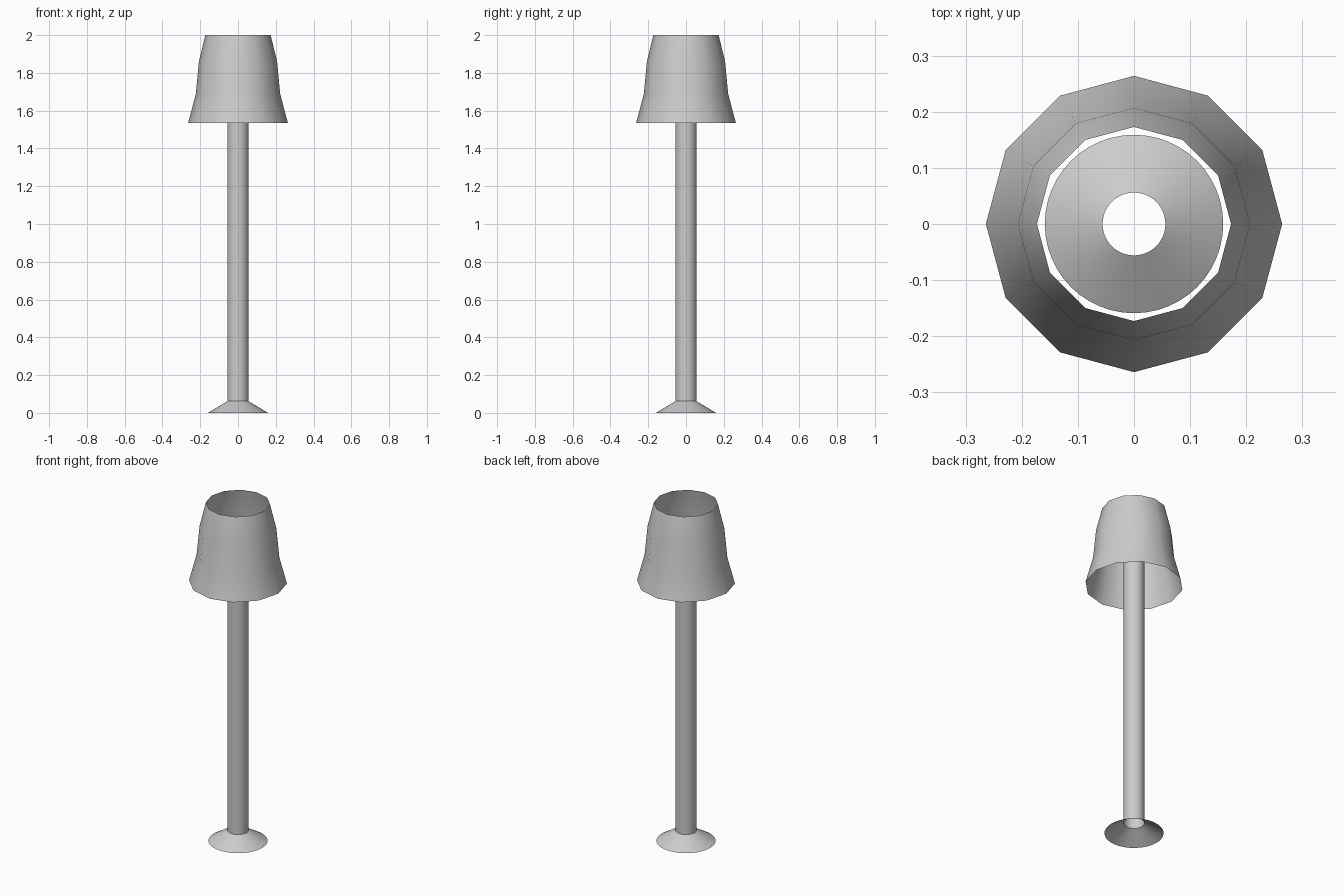
import bpy, bmesh
from math import cos, sin, tau, radians

if "Cube" in bpy.data.objects:
    bpy.data.objects.remove(bpy.data.objects["Cube"])


def lathe(name, profile, sides, smooth_angle):
    """Revolve an open (radius, height) profile into a thin surface."""
    bm = bmesh.new()
    rings = [[bm.verts.new((r * cos(tau * i / sides), r * sin(tau * i / sides), z))
              for i in range(sides)] for r, z in profile]
    for low, high in zip(rings, rings[1:]):
        for i in range(sides):
            j = (i + 1) % sides
            bm.faces.new((low[i], low[j], high[j], high[i]))
    mesh = bpy.data.meshes.new(name)
    bm.to_mesh(mesh)
    bm.free()
    obj = bpy.data.objects.new(name, mesh)
    bpy.context.collection.objects.link(obj)
    bpy.ops.object.select_all(action='DESELECT')
    obj.select_set(True)
    bpy.context.view_layer.objects.active = obj
    bpy.ops.object.shade_smooth_by_angle(angle=radians(smooth_angle))
    return obj


# Hollow flared foot
lathe("base", [(0.159, 0.0), (0.056, 0.062)], 48, 30)

# Open tube, ending inside the shade
lathe("pole", [(0.056, 0.062), (0.056, 1.76)], 48, 30)

# Twelve-sided open shade with a gently curved flare
lathe("shade", [(0.264, 1.535), (0.223, 1.69), (0.207, 1.86), (0.173, 2.0)], 12, 40)
